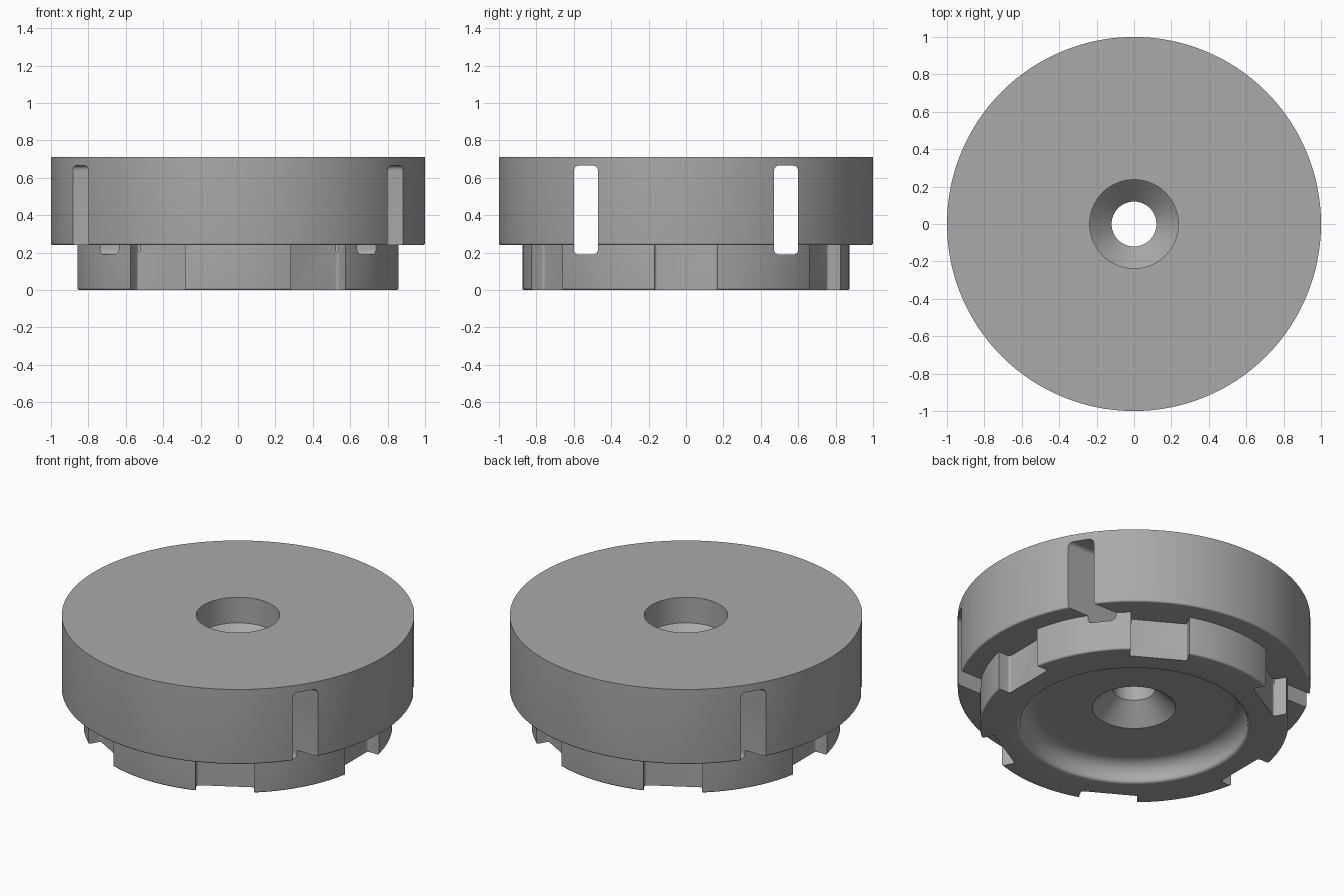
import bpy, bmesh, math
from mathutils import Matrix, Vector

if "Cube" in bpy.data.objects:
    bpy.data.objects.remove(bpy.data.objects["Cube"])

RADIUS, TOP = 1.0, 0.71          # wide upper disc
BOSS_R, BOSS_TOP = 0.875, 0.24   # notched lower boss
RECESS_R, RECESS_Z = 0.645, 0.12 # dished underside
SINK_R, BORE_R = 0.237, 0.12     # countersinks and centre bore
SEGMENTS = 128

grey = bpy.data.materials.new("plain grey")
grey.use_nodes = True
colour = (0.4, 0.4, 0.4, 1)
grey.diffuse_color = colour
grey.node_tree.nodes["Principled BSDF"].inputs["Base Color"].default_value = colour


def make_object(name, bm):
    bmesh.ops.recalc_face_normals(bm, faces=bm.faces)
    mesh = bpy.data.meshes.new(name)
    bm.to_mesh(mesh)
    bm.free()
    mesh.materials.append(grey)
    obj = bpy.data.objects.new(name, mesh)
    bpy.context.collection.objects.link(obj)
    return obj


def arc(cx, cz, r, start, end, steps=6):
    angles = [math.radians(start + (end - start) * i / steps) for i in range(steps + 1)]
    return [(cx + r * math.cos(a), cz + r * math.sin(a)) for a in angles]


def lathe(name, profile):
    bm = bmesh.new()
    verts = [bm.verts.new((r, 0, z)) for r, z in profile]
    edges = [bm.edges.new((verts[i - 1], v)) for i, v in enumerate(verts)]
    bmesh.ops.spin(bm, geom=verts + edges, cent=(0, 0, 0), axis=(0, 0, 1),
                   angle=math.tau, steps=SEGMENTS)
    bmesh.ops.remove_doubles(bm, verts=bm.verts, dist=1e-5)
    return make_object(name, bm)


def rounded_box(name, size, centre, axis, radius, turn=0):
    """Box whose edges parallel to one axis are rounded."""
    bm = bmesh.new()
    bmesh.ops.create_cube(bm, size=1)
    bmesh.ops.scale(bm, vec=size, verts=bm.verts)
    along = [e for e in bm.edges
             if abs((e.verts[0].co - e.verts[1].co).normalized()[axis]) > 0.9]
    bmesh.ops.bevel(bm, geom=along, offset=radius, segments=5, profile=0.5,
                    affect='EDGES')
    bmesh.ops.translate(bm, vec=Vector(centre), verts=bm.verts)
    bmesh.ops.rotate(bm, cent=(0, 0, 0), verts=bm.verts,
                     matrix=Matrix.Rotation(turn, 3, 'Z'))
    return make_object(name, bm)


# Closed half section: disc, boss, dished underside, double countersunk bore
edge, dish = 0.012, 0.09
cone = SINK_R - BORE_R
counterbore_z = TOP - 0.16
profile = (
    [(SINK_R, TOP), (RADIUS, TOP)]
    + arc(RADIUS - edge, BOSS_TOP + edge, edge, 0, -90)
    + [(BOSS_R, BOSS_TOP)]
    + arc(BOSS_R - edge, edge, edge, 0, -90)
    + arc(RECESS_R + 0.02, 0.02, 0.02, 270, 180)
    + arc(RECESS_R - dish, RECESS_Z - dish, dish, 0, 90, 10)
    + [(SINK_R, RECESS_Z), (BORE_R, RECESS_Z + cone),
       (BORE_R, counterbore_z - cone), (SINK_R, counterbore_z)]
)
body = lathe("slotted_disc_body", profile)

# Two slots straight through the disc from side to side
cutters = []
for side in (-1, 1):
    cutters.append(rounded_box("side_slot_cutter", (2.4, 0.128, 0.475),
                               (0, side * 0.535, 0.4275), 0, 0.025))

# Six flat-bottomed notches around the boss
for i in range(6):
    cutters.append(rounded_box("boss_notch_cutter", (0.2, 0.335, BOSS_TOP + 0.1),
                               (0.88, 0, BOSS_TOP / 2 - 0.05), 2, 0.015,
                               i * math.tau / 6))

bpy.context.view_layer.objects.active = body
for cutter in cutters:
    mod = body.modifiers.new("cut", 'BOOLEAN')
    mod.operation = 'DIFFERENCE'
    mod.solver = 'EXACT'
    mod.object = cutter
    bpy.ops.object.modifier_apply(modifier=mod.name)
    bpy.data.objects.remove(cutter)

# Smooth round walls, crisp edges
bpy.ops.object.select_all(action='DESELECT')
body.select_set(True)
bpy.ops.object.shade_smooth_by_angle(angle=math.radians(25))
